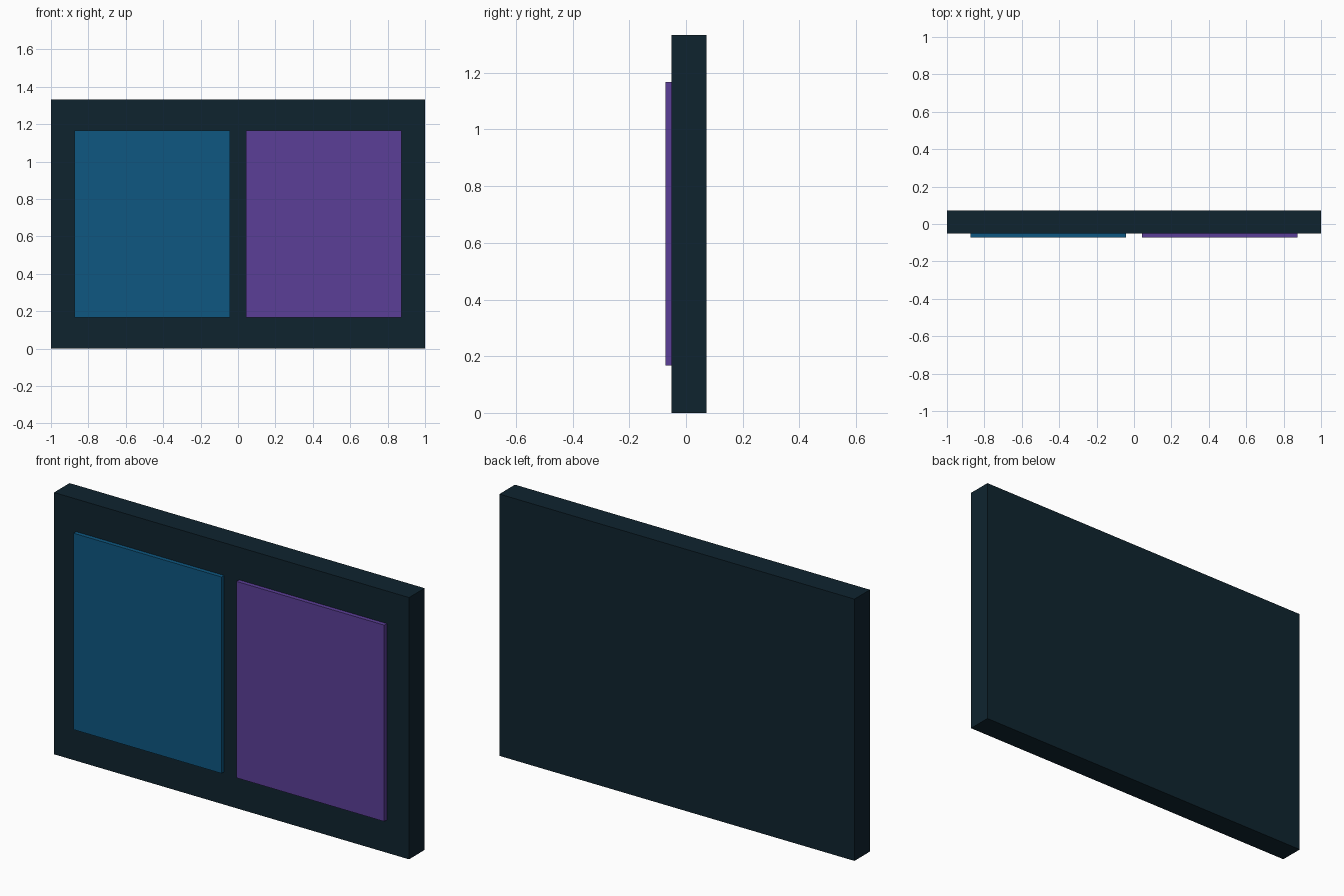
import bpy
import bmesh
from mathutils import Matrix

if "Cube" in bpy.data.objects:
    bpy.data.objects.remove(bpy.data.objects["Cube"])


def material(name, r, g, b):
    """Flat material from 8-bit display values, converted to linear."""
    def lin(v):
        v /= 255
        return v / 12.92 if v <= 0.04045 else ((v + 0.055) / 1.055) ** 2.4
    mat = bpy.data.materials.new(name)
    mat.diffuse_color = (lin(r), lin(g), lin(b), 1)
    mat.use_nodes = True
    mat.node_tree.nodes["Principled BSDF"].inputs["Base Color"].default_value = mat.diffuse_color
    return mat


def box(name, lo, hi, mat):
    """Axis-aligned box between two corners."""
    size = [b - a for a, b in zip(lo, hi)]
    mid = [(a + b) / 2 for a, b in zip(lo, hi)]
    bm = bmesh.new()
    bmesh.ops.create_cube(bm, size=1, matrix=Matrix.Translation(mid) @ Matrix.Diagonal((*size, 1)))
    mesh = bpy.data.meshes.new(name)
    bm.to_mesh(mesh)
    bm.free()
    mesh.materials.append(mat)
    obj = bpy.data.objects.new(name, mesh)
    bpy.context.collection.objects.link(obj)
    return obj


dark = material("dark navy", 15, 36, 47)
blue = material("deep blue", 14, 87, 129)
purple = material("purple", 91, 62, 151)

FRONT, FACE, BACK = -0.073, -0.052, 0.073

# Backing board
box("backing_board", (-1, FACE, 0), (1, BACK, 1.333), dark)

# Two raised panels side by side on the front
box("left_panel", (-0.875, FRONT, 0.167), (-0.042, FACE, 1.167), blue)
box("right_panel", (0.042, FRONT, 0.167), (0.875, FACE, 1.167), purple)
